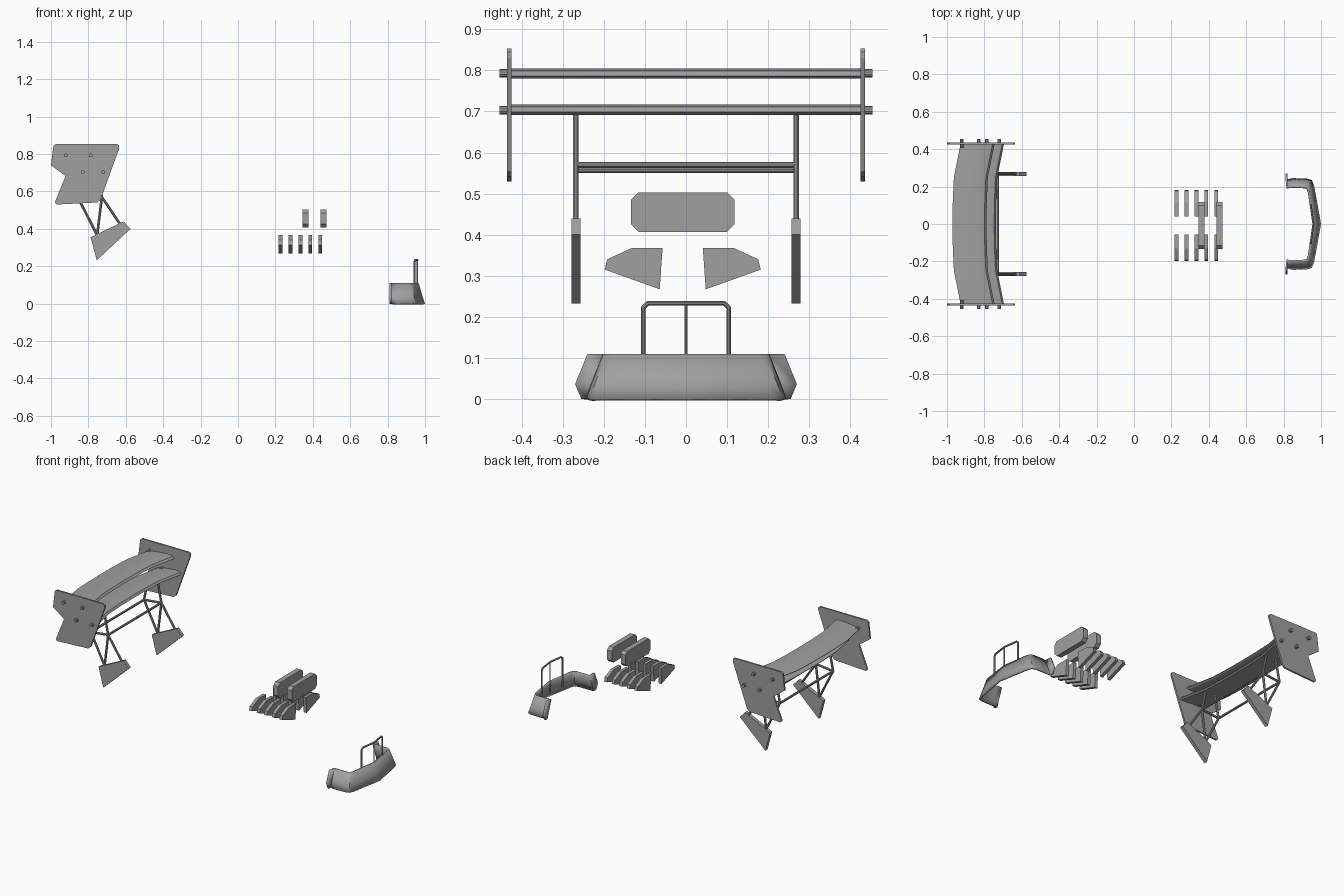
import bpy, bmesh
from mathutils import Vector

cube = bpy.data.objects.get("Cube")
if cube:
    bpy.data.objects.remove(cube)

grey = bpy.data.materials.new("plain grey")
grey.use_nodes = True
colour = (0.35, 0.35, 0.35, 1)
grey.diffuse_color = colour
grey.node_tree.nodes["Principled BSDF"].inputs["Base Color"].default_value = colour


def finish(name, bm, smooth=False):
    bmesh.ops.recalc_face_normals(bm, faces=bm.faces)
    mesh = bpy.data.meshes.new(name)
    bm.to_mesh(mesh)
    bm.free()
    mesh.materials.append(grey)
    ob = bpy.data.objects.new(name, mesh)
    bpy.context.collection.objects.link(ob)
    if smooth:
        bpy.ops.object.select_all(action='DESELECT')
        bpy.context.view_layer.objects.active = ob
        ob.select_set(True)
        bpy.ops.object.shade_smooth_by_angle(angle=0.6)
    return ob


def loft(name, rings, closed=True, caps=True, smooth=False):
    """Skin a row of matching point rings."""
    bm = bmesh.new()
    rows = [[bm.verts.new(p) for p in ring] for ring in rings]
    n = len(rows[0])
    for a, b in zip(rows, rows[1:]):
        for i in range(n if closed else n - 1):
            j = (i + 1) % n
            bm.faces.new((a[i], a[j], b[j], b[i]))
    if caps:
        bm.faces.new(rows[0])
        bm.faces.new(rows[-1])
    return finish(name, bm, smooth)


def plate_xz(name, pts, y, t):
    return loft(name, [[(x, y + s * t / 2, z) for x, z in pts] for s in (-1, 1)])


def plate_yz(name, pts, x, t):
    return loft(name, [[(x + s * t / 2, y, z) for y, z in pts] for s in (-1, 1)])


def tube(name, pts, r, sides=10):
    """Straight round bars joined along a path."""
    bm = bmesh.new()
    for a, b in zip(pts, pts[1:]):
        a, b = Vector(a), Vector(b)
        d = b - a
        m = d.to_track_quat('Z', 'Y').to_matrix().to_4x4()
        m.translation = (a + b) / 2
        bmesh.ops.create_cone(bm, cap_ends=True, segments=sides, radius1=r,
                              radius2=r, depth=d.length + r * 0.5, matrix=m)
    return finish(name, bm, True)


# Rear wing blades: swept tips, thin cambered section
section = [(0, 0.0), (0.06, 0.012), (0.25, 0.018), (0.55, 0.014), (1, 0.003),
           (1, 0), (0.6, -0.002), (0.3, -0.006), (0.06, -0.007)]


def blade(name, front, chord, z):
    rings = []
    for y in (-0.43, -0.25, -0.12, 0, 0.12, 0.25, 0.43):
        sweep = {0.43: 0, 0.25: 0.036, 0.12: 0.042, 0: 0.043}[abs(y)]
        rings.append([(front - sweep - u * chord, y, z + h) for u, h in section])
    return loft(name, rings, smooth=True)


blade("upper_wing", -0.745, 0.182, 0.787)
blade("lower_wing", -0.695, 0.16, 0.699)

# End plates with bolts, and the wing supports
end_plate = [(-0.975, 0.853), (-0.645, 0.853), (-0.635, 0.845), (-0.635, 0.83),
             (-0.735, 0.555), (-0.752, 0.541), (-0.97, 0.53), (-0.98, 0.54),
             (-0.922, 0.683), (-1.0, 0.74), (-0.987, 0.845)]
foot = [(-0.788, 0.355), (-0.612, 0.44), (-0.575, 0.40), (-0.755, 0.232)]
front_node, rear_node = (-0.728, 0.57), (-0.85, 0.557)
for side, s in (("right", -1), ("left", 1)):
    plate_xz(side + "_end_plate", end_plate, s * 0.43, 0.011)
    for i, (x, z) in enumerate([(-0.92, 0.793), (-0.787, 0.793), (-0.83, 0.703), (-0.72, 0.703)]):
        tube(f"{side}_bolt_{i + 1}", [(x, s * 0.41, z), (x, s * 0.452, z)], 0.01)
    y = s * 0.268
    plate_xz(side + "_support_foot", foot, y, 0.022)
    bars = {"rear_strut": ((-0.745, 0.35), rear_node),
            "middle_strut": ((-0.755, 0.35), front_node),
            "front_strut": ((-0.62, 0.41), front_node),
            "link_strut": (rear_node, front_node),
            "front_post": (front_node, (-0.755, 0.705)),
            "rear_post": (rear_node, (-0.82, 0.705))}
    for name, (a, b) in bars.items():
        tube(f"{side}_{name}", [(a[0], y, a[1]), (b[0], y, b[1])], 0.007)

for name, (x, z) in (("front", front_node), ("rear", rear_node)):
    tube(name + "_cross_bar", [(x, -0.268, z), (x, 0.268, z)], 0.007)

# Two rows of fins
fin = [(0.049, 0.368), (0.123, 0.368), (0.184, 0.34), (0.19, 0.315), (0.056, 0.267)]
for side, s in (("right", -1), ("left", 1)):
    for i in range(5):
        plate_yz(f"{side}_fin_{i + 1}", [(s * y - 0.008, z) for y, z in fin],
                 0.227 + i * 0.0533, 0.02)

# Chamfered blocks
c = 0.018
block = []
for sy, sz in ((-1, -1), (1, -1), (1, 1), (-1, 1)):
    corner = [(sy * (0.126 - c), sz * 0.048), (sy * 0.126, sz * (0.048 - c))]
    block += corner if sy * sz < 0 else corner[::-1]
for i, x in enumerate((0.361, 0.457)):
    plate_yz(f"block_{i + 1}", [(y - 0.008, z + 0.455) for y, z in block], x, 0.033)

# Front bumper: bent sheet, wider and further forward at the bottom
bottom = [(0.822, 0.255), (0.822, 0.24), (0.85, 0.245), (0.925, 0.243),
          (0.95, 0.235), (0.962, 0.21), (0.982, 0.1), (1.0, 0)]
middle = [(0.822, 0.27), (0.822, 0.229), (0.85, 0.232), (0.92, 0.23),
          (0.942, 0.222), (0.952, 0.198), (0.972, 0.09), (0.987, 0)]
top = [(0.822, 0.24), (0.822, 0.2), (0.85, 0.203), (0.912, 0.202),
       (0.93, 0.195), (0.94, 0.175), (0.954, 0.08), (0.966, 0)]


def mirrored(path, z):
    half = [(x, y, z) for x, y in path]
    return half + [(x, -y, z) for x, y, z in reversed(half[:-1])]


bumper = loft("front_bumper", [mirrored(bottom, 0), mirrored(middle, 0.036),
                               mirrored(top, 0.11)], closed=False, caps=False, smooth=True)
sheet = bumper.modifiers.new("thickness", 'SOLIDIFY')
sheet.thickness = 0.012
sheet.offset = -1 if bumper.data.polygons[7].normal.x > 0 else 1

# Hoop and centre post behind the bumper
half = [(0.944, 0.104, 0.04), (0.944, 0.104, 0.222), (0.946, 0.093, 0.233), (0.959, 0, 0.233)]
tube("bumper_hoop", half + [(x, -y, z) for x, y, z in half[-2::-1]], 0.0055)
tube("bumper_centre_post", [(0.959, 0, 0.04), (0.959, 0, 0.233)], 0.004)
